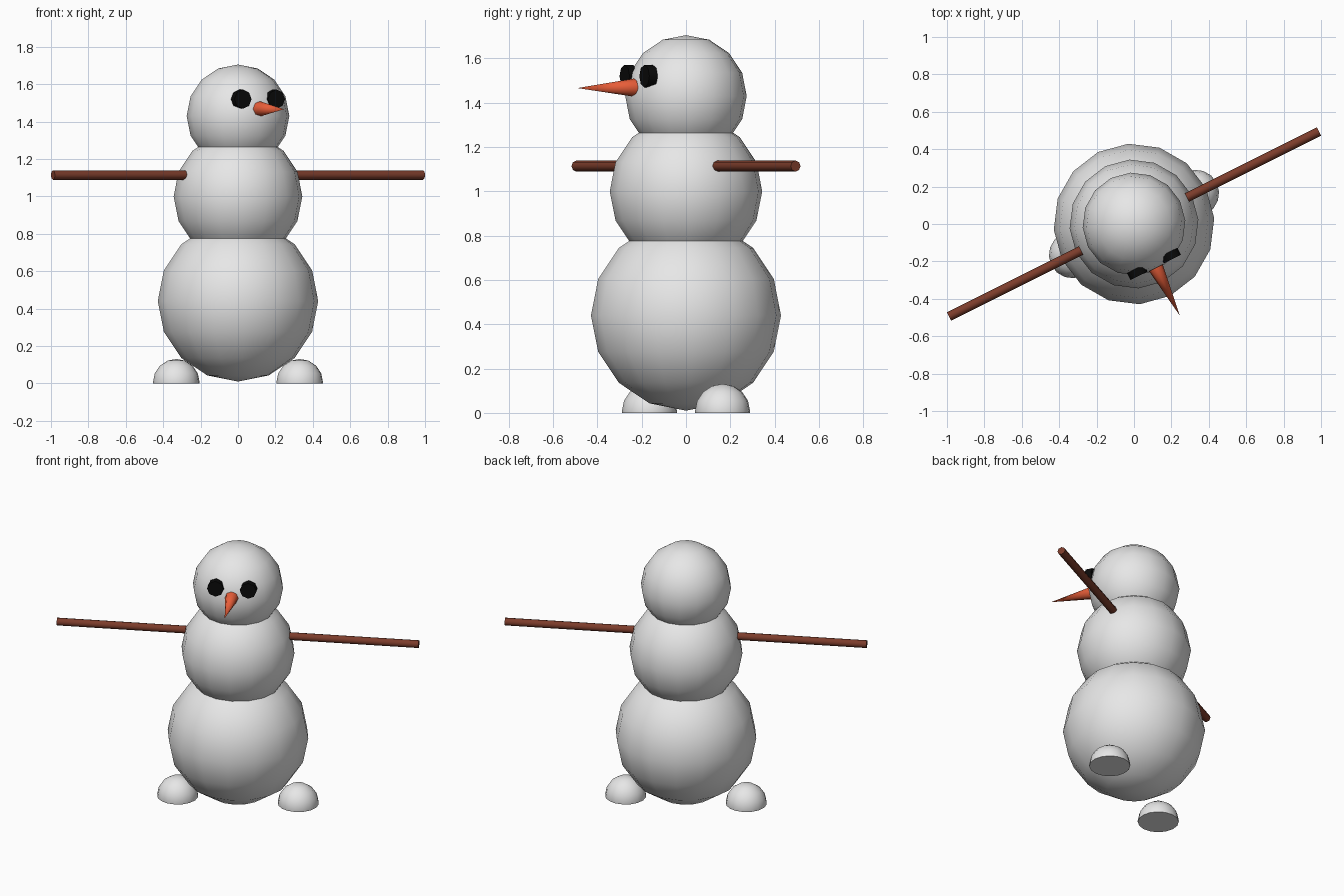
import bpy, bmesh, math
from mathutils import Matrix, Vector

if "Cube" in bpy.data.objects:
    bpy.data.objects.remove(bpy.data.objects["Cube"])

TURN = Matrix.Rotation(math.atan2(1, 2), 4, 'Z')   # whole figure faces slightly to its left


def material(name, rgb):
    m = bpy.data.materials.new(name)
    m.diffuse_color = (*rgb, 1)
    m.use_nodes = True
    m.node_tree.nodes["Principled BSDF"].inputs["Base Color"].default_value = m.diffuse_color
    return m


SNOW = material("snow_white", (0.8, 0.8, 0.8))
WOOD = material("stick_brown", (0.20, 0.045, 0.024))
CARROT = material("carrot_orange", (0.8, 0.11, 0.04))
COAL = material("coal_black", (0.003, 0.003, 0.003))


def finish(name, bm, mat):
    """Turn the part with the figure, shade it and store it as an object."""
    bmesh.ops.transform(bm, matrix=TURN, verts=bm.verts)
    bmesh.ops.recalc_face_normals(bm, faces=bm.faces)
    mesh = bpy.data.meshes.new(name)
    bm.to_mesh(mesh)
    bm.free()
    mesh.materials.append(mat)
    mesh.shade_smooth()
    mesh.set_sharp_from_angle(angle=math.radians(50))
    ob = bpy.data.objects.new(name, mesh)
    bpy.context.collection.objects.link(ob)
    return ob


def ball(name, centre, radius, mat, flat_at=None):
    """Sphere, optionally cut flat at a height."""
    bm = bmesh.new()
    bmesh.ops.create_uvsphere(bm, u_segments=16, v_segments=8, radius=radius,
                              matrix=Matrix.Translation(centre))
    if flat_at is not None:
        bmesh.ops.bisect_plane(bm, geom=bm.verts[:] + bm.edges[:] + bm.faces[:],
                               plane_co=(0, 0, flat_at), plane_no=(0, 0, 1),
                               clear_inner=True)
        bmesh.ops.holes_fill(bm, edges=[e for e in bm.edges if e.is_boundary])
    return finish(name, bm, mat)


def rod(name, start, end, r1, r2, sides, mat):
    """Cylinder or cone between two points."""
    a, b = Vector(start), Vector(end)
    d = b - a
    place = Matrix.Translation((a + b) / 2) @ d.to_track_quat('Z', 'Y').to_matrix().to_4x4()
    bm = bmesh.new()
    bmesh.ops.create_cone(bm, cap_ends=True, segments=sides, radius1=r1, radius2=r2,
                          depth=d.length, matrix=place)
    bmesh.ops.remove_doubles(bm, verts=bm.verts, dist=1e-5)
    return finish(name, bm, mat)


# Three stacked snowballs
ball("lower_body", (0, 0, 0.44), 0.43, SNOW)
ball("upper_body", (0, 0, 1.0), 0.345, SNOW)
ball("head", (0, 0, 1.43), 0.275, SNOW)

# Paired parts
for side, s in (("left", 1), ("right", -1)):
    ball(side + "_foot", (s * 0.369, 0, 0.006), 0.125, SNOW, flat_at=0.0)
    rod(side + "_arm", (s * 0.317, 0, 1.114), (s * 1.106, 0, 1.114), 0.025, 0.025, 8, WOOD)
    rod(side + "_eye", (s * 0.1, -0.218, 1.52), (s * 0.1, -0.26, 1.52), 0.051, 0.051, 8, COAL)

# Carrot nose
rod("nose", (0, -0.262, 1.468), (0, -0.548, 1.466), 0.041, 0, 8, CARROT)
